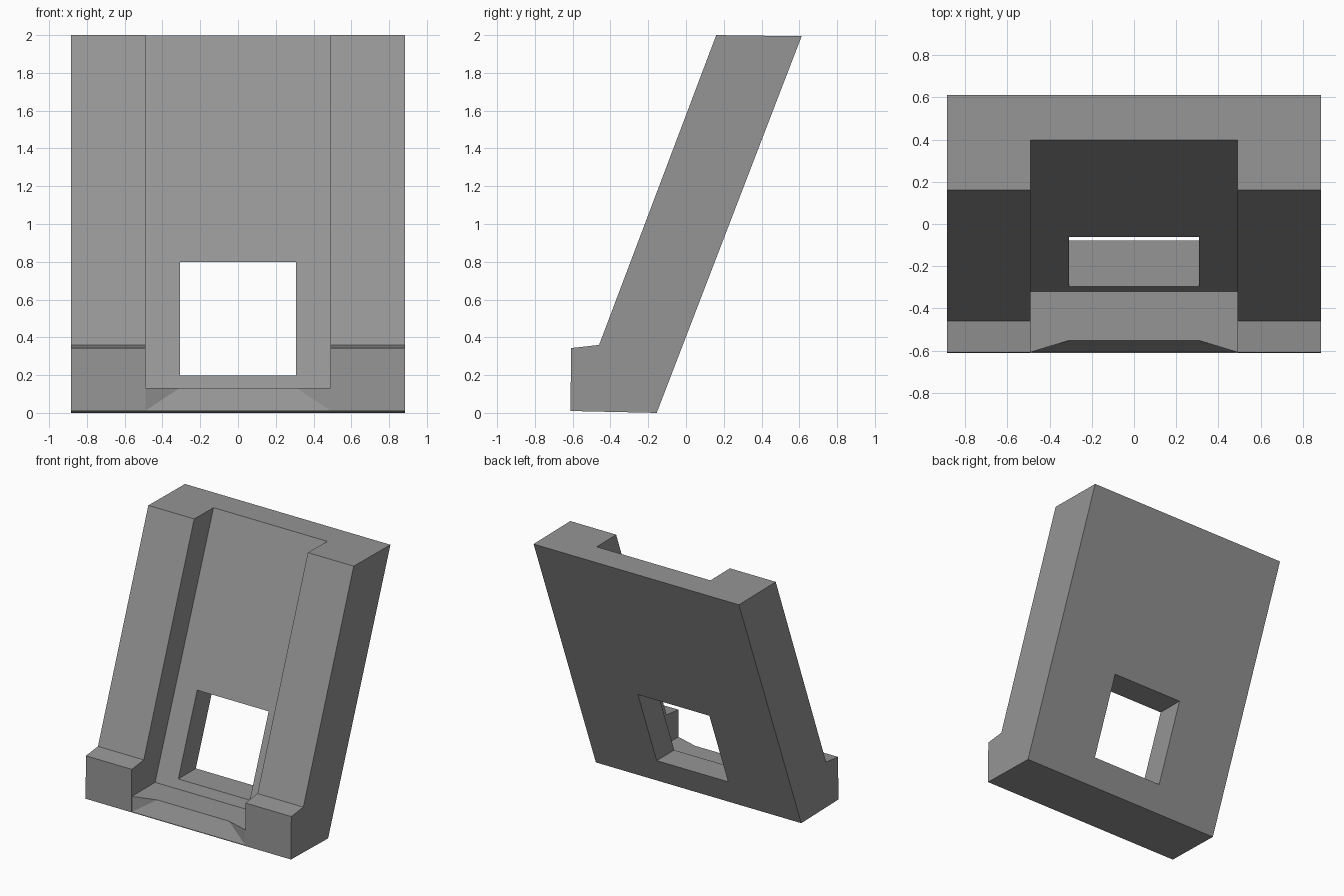
import bpy
import bmesh

cube = bpy.data.objects.get("Cube")
if cube:
    bpy.data.objects.remove(cube, do_unlink=True)

HALF_W, RECESS, WINDOW = 0.885, 0.49, 0.308

grey = bpy.data.materials.new("plain grey")
grey.use_nodes = True
colour = (0.3, 0.3, 0.3, 1)
grey.diffuse_color = colour
grey.node_tree.nodes["Principled BSDF"].inputs["Base Color"].default_value = colour


def add_object(name, bm):
    bmesh.ops.recalc_face_normals(bm, faces=bm.faces)
    mesh = bpy.data.meshes.new(name)
    bm.to_mesh(mesh)
    bm.free()
    mesh.materials.append(grey)
    obj = bpy.data.objects.new(name, mesh)
    bpy.context.collection.objects.link(obj)
    return obj


def extrude_profile(name, profile, half):
    """Extrude a side (y, z) profile symmetrically across x."""
    bm = bmesh.new()
    face = bm.faces.new([bm.verts.new((-half, y, z)) for y, z in profile])
    new = bmesh.ops.extrude_face_region(bm, geom=[face])["geom"]
    verts = [v for v in new if isinstance(v, bmesh.types.BMVert)]
    bmesh.ops.translate(bm, verts=verts, vec=(2 * half, 0, 0))
    return add_object(name, bm)


def cut(target, cutter):
    cutter.hide_render = True
    mod = target.modifiers.new(cutter.name, "BOOLEAN")
    mod.operation, mod.solver, mod.object = "DIFFERENCE", "EXACT", cutter
    bpy.context.view_layer.objects.active = target
    bpy.ops.object.modifier_apply(modifier=mod.name)
    bpy.data.objects.remove(cutter, do_unlink=True)


# Leaning slab with a stepped foot
stand = extrude_profile("leaning_stand", [
    (-0.612, 0.01), (-0.608, 0.343), (-0.46, 0.36), (0.16, 2.0),
    (0.612, 1.994), (-0.155, 0)], HALF_W)

# Wide channel between the two side rails
cut(stand, extrude_profile("channel_cutter", [
    (-0.8, 0.132), (-0.32, 0.132), (0.4, 2.0), (0.477, 2.2), (-0.8, 2.2)], RECESS))

# Rectangular window straight through the back panel
cut(stand, extrude_profile("window_cutter", [
    (-0.5, 0.197), (0.5, 0.197), (0.5, 0.8), (-0.5, 0.8)], WINDOW))

# Sloped front lip, narrowing towards the top
bm = bmesh.new()
for side in (-1, 1):
    for x, y, z in ((RECESS, -0.607, 0.012), (RECESS, -0.607, 0.2),
                    (WINDOW, -0.552, 0.132), (WINDOW, -0.552, 0.2),
                    (RECESS, -0.7, 0.012), (RECESS, -0.7, 0.2)):
        bm.verts.new((side * x, y, z))
bmesh.ops.convex_hull(bm, input=bm.verts)
cut(stand, add_object("lip_cutter", bm))
